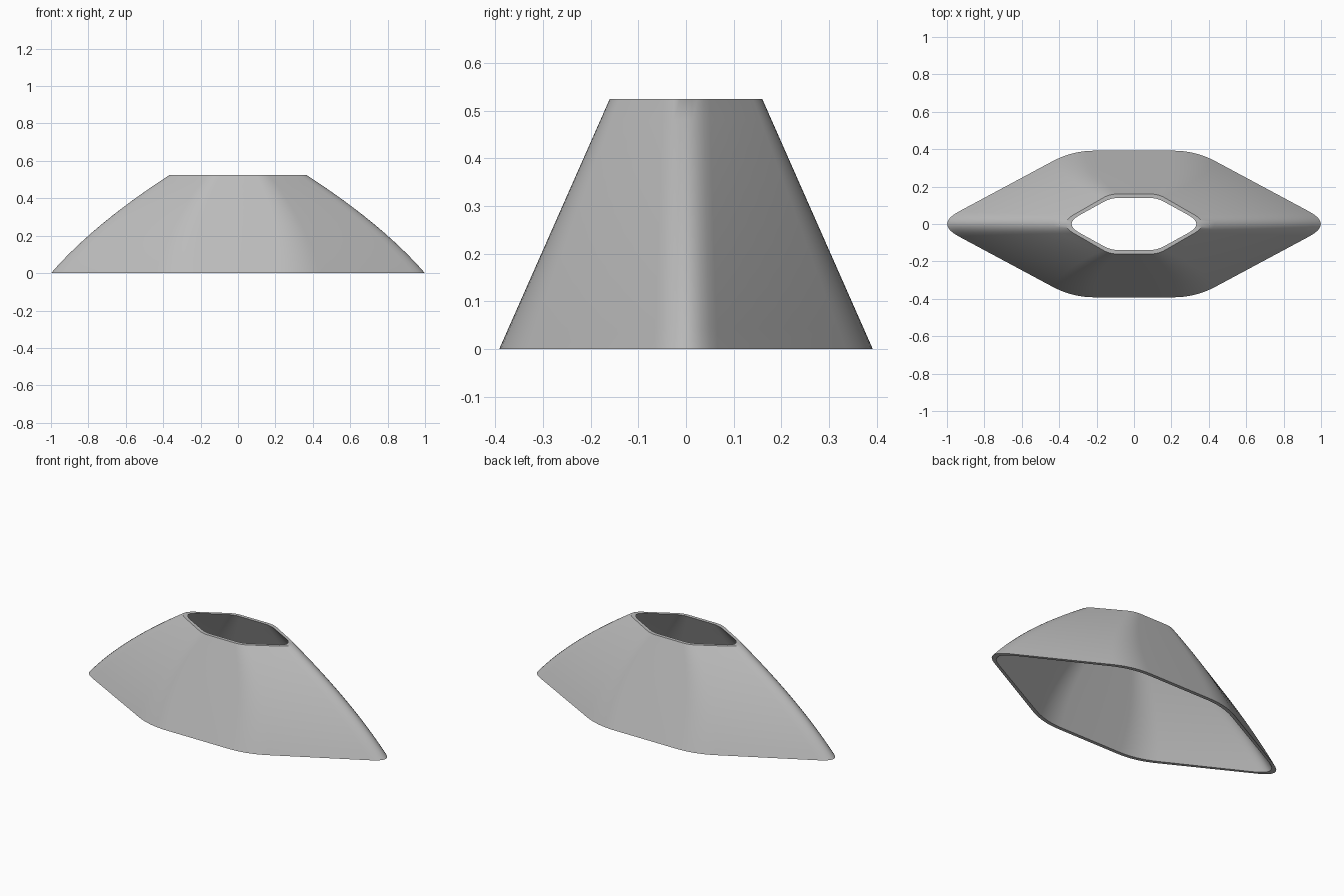
import bpy
import bmesh
from mathutils import Vector

cube = bpy.data.objects.get("Cube")
if cube:
    bpy.data.objects.remove(cube, do_unlink=True)

HEIGHT = 0.525
LEVELS = 12
STEPS = 8

grey = bpy.data.materials.new("plain grey")
grey.use_nodes = True
colour = (0.5, 0.5, 0.5, 1)
grey.diffuse_color = colour
grey.node_tree.nodes["Principled BSDF"].inputs["Base Color"].default_value = colour


def lerp(a, b, t):
    return a + (b - a) * t


def round_corner(before, corner, after, cut):
    """Points of a soft curve that replaces one corner."""
    start = corner + (before - corner).normalized() * cut
    end = corner + (after - corner).normalized() * cut
    return [start.lerp(corner, i / STEPS).lerp(corner.lerp(end, i / STEPS), i / STEPS)
            for i in range(STEPS + 1)]


def ring(t, inset):
    """Rounded six-sided outline at height fraction t."""
    bulge = 4 * t * (1 - t)
    tip_cut = lerp(0.14, 0.10, t)
    side_cut = lerp(0.12, 0.04, t)
    tip = lerp(1.0, 0.365, t) + 0.045 * bulge + 0.435 * tip_cut - 1.5 * inset
    side = lerp(0.33, 0.13, t) + 0.04 * bulge - 0.26 * inset
    depth = lerp(0.392, 0.16, t) - inset
    hexagon = [Vector((x, y, t * HEIGHT)) for x, y in (
        (tip, 0), (side, depth), (-side, depth),
        (-tip, 0), (-side, -depth), (side, -depth))]
    points = []
    for i, corner in enumerate(hexagon):
        cut = tip_cut if i % 3 == 0 else side_cut
        points += round_corner(hexagon[i - 1], corner, hexagon[(i + 1) % 6], cut)
    return points


# Closed loop of rings: up the outside, over the rim and down the inside
fractions = [i / LEVELS for i in range(LEVELS + 1)]
rings = [ring(t, 0) for t in fractions] + [ring(t, 0.021) for t in reversed(fractions)]

bm = bmesh.new()
loops = [[bm.verts.new(p) for p in points] for points in rings]
for k, lower in enumerate(loops):
    upper = loops[(k + 1) % len(loops)]
    for i in range(len(lower)):
        j = (i + 1) % len(lower)
        bm.faces.new((lower[i], lower[j], upper[j], upper[i]))
bmesh.ops.recalc_face_normals(bm, faces=bm.faces[:])

mesh = bpy.data.meshes.new("hollow_shade")
bm.to_mesh(mesh)
bm.free()
mesh.materials.append(grey)
shade = bpy.data.objects.new("hollow_shade", mesh)
bpy.context.collection.objects.link(shade)

# Smooth walls with crisp rims
bpy.ops.object.select_all(action="DESELECT")
shade.select_set(True)
bpy.context.view_layer.objects.active = shade
bpy.ops.object.shade_smooth_by_angle(angle=0.6)
